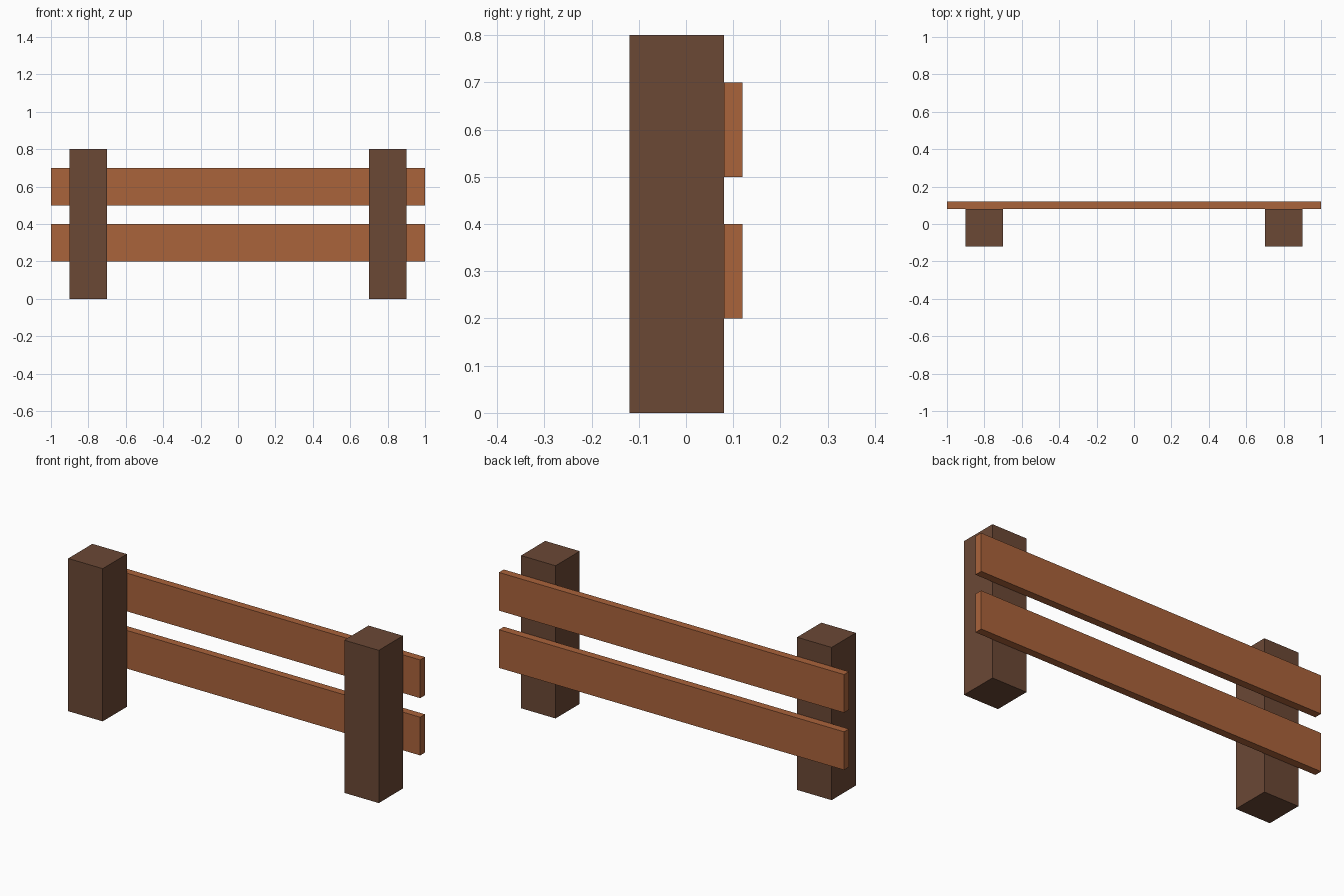
import bpy

if "Cube" in bpy.data.objects:
    bpy.data.objects.remove(bpy.data.objects["Cube"])


def linear(c):
    c /= 255
    return c / 12.92 if c <= 0.04045 else ((c + 0.055) / 1.055) ** 2.4


def material(name, rgb):
    mat = bpy.data.materials.new(name)
    mat.diffuse_color = (*[linear(c) for c in rgb], 1)
    mat.use_nodes = True
    mat.node_tree.nodes["Principled BSDF"].inputs["Base Color"].default_value = mat.diffuse_color
    return mat


def box(name, low, high, mat):
    centre = [(a + b) / 2 for a, b in zip(low, high)]
    bpy.ops.mesh.primitive_cube_add(size=1, location=centre)
    obj = bpy.context.object
    obj.name = name
    obj.scale = [b - a for a, b in zip(low, high)]
    bpy.ops.object.transform_apply(location=False, rotation=False, scale=True)
    obj.data.materials.append(mat)
    return obj


dark_wood = material("dark brown wood", (107, 72, 53))
light_wood = material("light brown wood", (170, 99, 59))

# Two square posts
for side, x in (("left", -0.8), ("right", 0.8)):
    box(side + "_post", (x - 0.1, -0.12, 0), (x + 0.1, 0.08, 0.8), dark_wood)

# Two rails fixed to the back of the posts
for level, z in (("lower", 0.2), ("upper", 0.5)):
    box(level + "_rail", (-1, 0.08, z), (1, 0.12, z + 0.2), light_wood)
